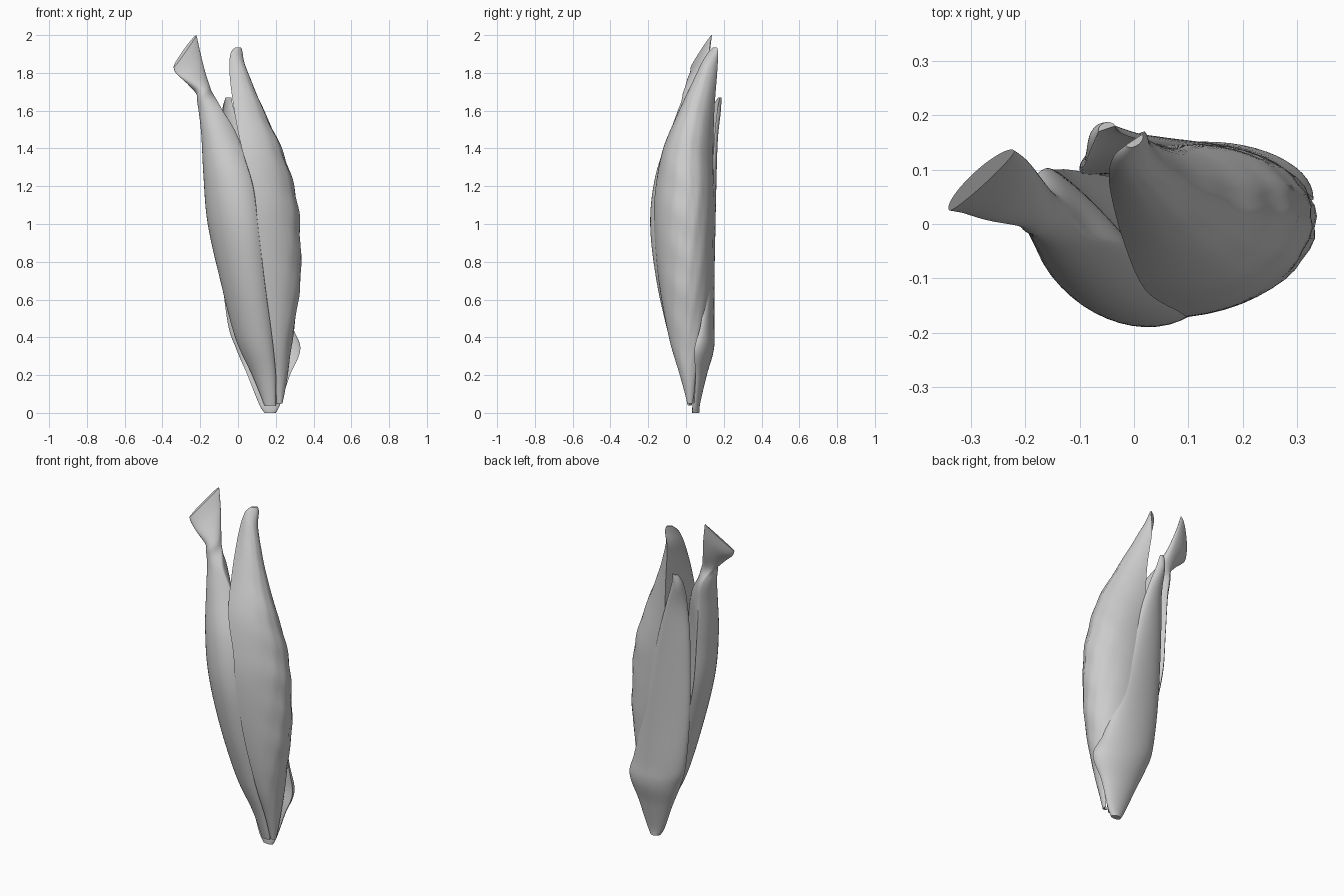
import bpy, bmesh, math
from mathutils import Vector

N = 24      # points along each half of a section
STEPS = 10  # rings between two key sections


def catmull(p0, p1, p2, p3, t):
    return [0.5 * (2*b + (c-a)*t + (2*a-5*b+4*c-d)*t*t + (3*b-a-3*c+d)*t**3)
            for a, b, c, d in zip(p0, p1, p2, p3)]


# Section: chord A-B with an outer half-ellipse bulge and a shallow inner bulge
def section(k, wrinkle):
    z, ax, ay, bx, by, h, hi, tilt = k
    a, b = Vector((ax, ay)), Vector((bx, by))
    d = b - a
    n = Vector((-d.y, d.x)).normalized()
    pts = []
    for i in range(2 * N):
        th = math.pi * i / N
        u = (1 - math.cos(th)) / 2
        bulge = h if i <= N else -hi
        off = bulge * math.sin(th)
        if i < N:
            off += wrinkle * h * math.sin(th) ** 2 * (
                math.sin(22*z + 12*u) * math.sin(9*z - 19*u))
        p = a + d*u + n*off
        pts.append((p.x, p.y, z + tilt*(u - 0.5)))
    return pts


def muscle(name, keys, wrinkle=0.0):
    rings = []
    for i in range(len(keys) - 1):
        q = [keys[min(max(j, 0), len(keys)-1)] for j in range(i-1, i+3)]
        for s in range(STEPS):
            rings.append(section(catmull(*q, s / STEPS), wrinkle))
    rings.append(section(keys[-1], wrinkle))
    bm = bmesh.new()
    vs = [[bm.verts.new(p) for p in r] for r in rings]
    m = 2 * N
    for lo, hi in zip(vs, vs[1:]):
        for j in range(m):
            k = (j + 1) % m
            bm.faces.new((lo[j], lo[k], hi[k], hi[j]))
    bm.faces.new(vs[0][::-1])
    bm.faces.new(vs[-1])
    bmesh.ops.recalc_face_normals(bm, faces=bm.faces)
    me = bpy.data.meshes.new(name)
    bm.to_mesh(me)
    bm.free()
    ob = bpy.data.objects.new(name, me)
    bpy.context.collection.objects.link(ob)
    bpy.ops.object.select_all(action='DESELECT')
    ob.select_set(True)
    bpy.context.view_layer.objects.active = ob
    bpy.ops.object.shade_smooth_by_angle(angle=math.radians(40))


# Keys: z, A x, A y, B x, B y, outer bulge, inner bulge, z tilt
# Left muscle ending in a twisted, flared tendon
muscle("left_muscle", [
    (0.04, 0.20, 0.02, 0.14, 0.03, 0.015, 0.0, 0),
    (0.20, 0.20, -0.01, 0.08, 0.06, 0.05, 0.0, 0),
    (0.40, 0.18, -0.06, 0.00, 0.08, 0.09, 0.0, 0),
    (0.70, 0.14, -0.13, -0.06, 0.09, 0.12, 0.0, 0),
    (1.00, 0.11, -0.16, -0.12, 0.10, 0.14, 0.0, 0),
    (1.25, 0.075, -0.125, -0.14, 0.10, 0.145, 0.0, 0),
    (1.48, -0.01, -0.05, -0.155, 0.10, 0.12, -0.015, 0),
    (1.62, -0.095, -0.02, -0.175, 0.095, 0.08, -0.02, 0),
    (1.74, -0.16, 0.07, -0.255, 0.02, 0.045, -0.03, -0.02),
    (1.84, -0.195, 0.115, -0.325, 0.025, 0.025, -0.025, -0.09),
    (1.915, -0.22, 0.135, -0.34, 0.025, 0.008, -0.02, -0.17),
])

# Right muscle, wrinkled on its outer side
muscle("right_muscle", [
    (0.05, 0.23, 0.035, 0.205, 0.015, 0.02, 0.01, 0),
    (0.20, 0.235, 0.06, 0.20, -0.03, 0.045, 0.01, 0),
    (0.40, 0.20, 0.11, 0.18, -0.09, 0.10, 0.0, 0),
    (0.70, 0.12, 0.14, 0.14, -0.145, 0.20, 0.0, 0),
    (1.00, 0.07, 0.145, 0.105, -0.17, 0.24, 0.0, 0),
    (1.20, 0.05, 0.145, 0.08, -0.16, 0.23, 0.0, 0),
    (1.40, 0.04, 0.145, 0.02, -0.12, 0.20, 0.0, 0),
    (1.60, 0.03, 0.15, -0.02, -0.03, 0.135, 0.01, 0),
    (1.80, 0.01, 0.165, -0.045, 0.07, 0.075, 0.01, 0),
    (1.90, 0.02, 0.17, -0.04, 0.12, 0.03, 0.005, 0),
    (1.935, 0.015, 0.165, -0.015, 0.145, 0.012, 0.0, 0),
], wrinkle=0.025)

# Flat rear muscle, wide near the heel and pointed at the top
muscle("rear_muscle", [
    (0.00, 0.14, 0.045, 0.20, 0.045, 0.025, -0.012, 0),
    (0.05, 0.11, 0.045, 0.225, 0.045, 0.03, -0.01, 0),
    (0.20, 0.05, 0.06, 0.275, 0.05, 0.055, 0.0, 0),
    (0.34, -0.01, 0.07, 0.33, 0.045, 0.09, 0.04, 0),
    (0.48, -0.055, 0.08, 0.28, 0.08, 0.07, 0.02, 0),
    (0.80, -0.09, 0.09, 0.19, 0.12, 0.045, 0.0, 0),
    (1.20, -0.10, 0.10, 0.10, 0.135, 0.04, 0.01, 0),
    (1.45, -0.09, 0.11, 0.03, 0.15, 0.035, 0.02, 0),
    (1.60, -0.08, 0.135, -0.02, 0.165, 0.035, 0.015, 0),
    (1.67, -0.065, 0.17, -0.035, 0.18, 0.012, 0.0, 0),
])
